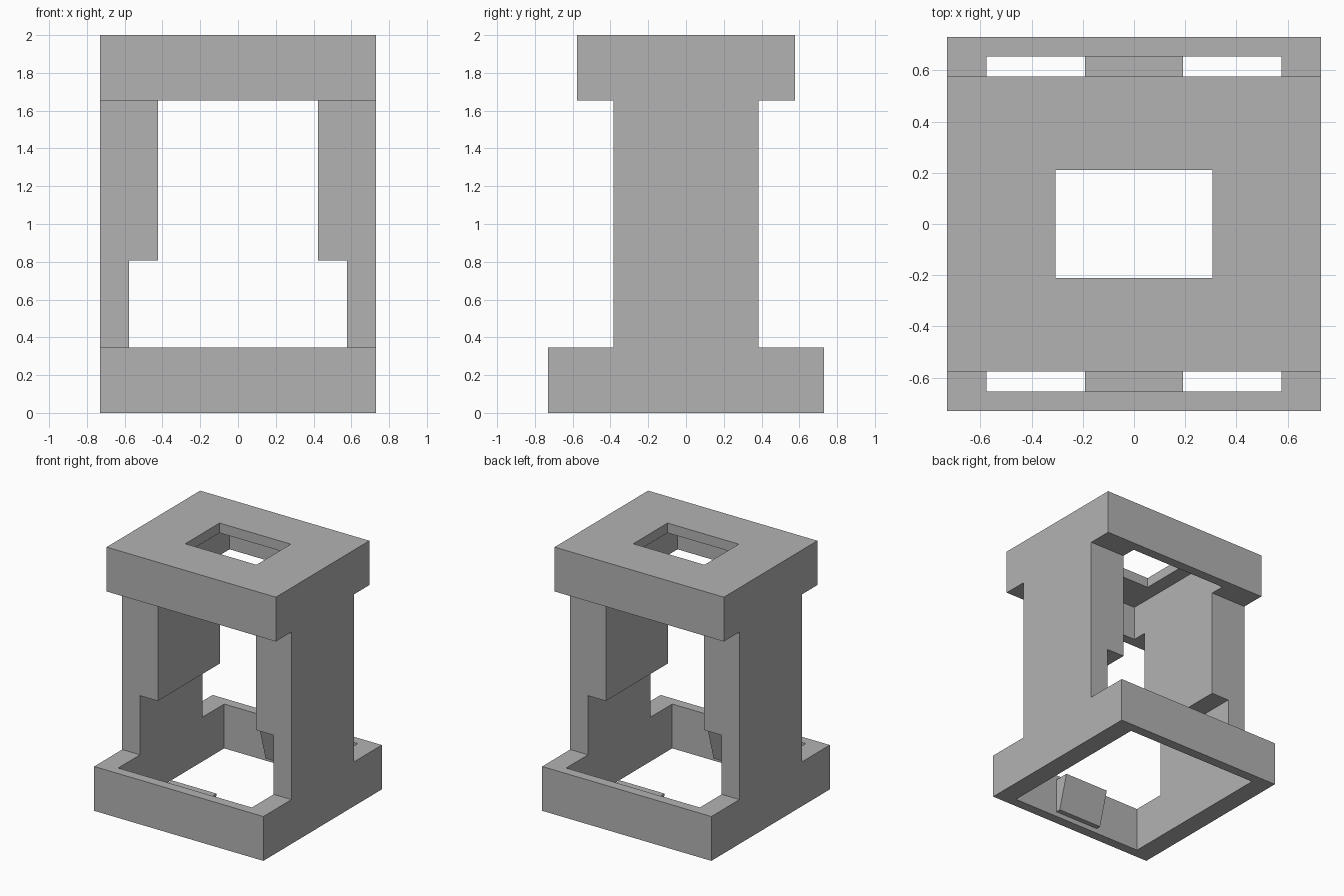
import bpy
import bmesh
import math

default = bpy.data.objects.get("Cube")
if default:
    bpy.data.objects.remove(default, do_unlink=True)

U = 1 / 13  # design module: the tower is 26 modules tall

grey = bpy.data.materials.new("plain grey")
grey.use_nodes = True
colour = (0.45, 0.45, 0.45, 1)
grey.diffuse_color = colour
grey.node_tree.nodes["Principled BSDF"].inputs["Base Color"].default_value = colour


def add_object(name, bm):
    bmesh.ops.recalc_face_normals(bm, faces=bm.faces)
    mesh = bpy.data.meshes.new(name)
    bm.to_mesh(mesh)
    bm.free()
    mesh.materials.append(grey)
    obj = bpy.data.objects.new(name, mesh)
    bpy.context.collection.objects.link(obj)
    return obj


def box(name, half_x, y0, y1, z0, z1):
    """Box centred on x, sized in modules."""
    bm = bmesh.new()
    bmesh.ops.create_cube(bm, size=1)
    for v in bm.verts:
        v.co = (v.co.x * 2 * half_x * U,
                (y0 if v.co.y < 0 else y1) * U,
                (z0 if v.co.z < 0 else z1) * U)
    return add_object(name, bm)


def carve(target, half_x, y0, y1, z0, z1):
    """Cut a box out of the target for good."""
    cutter = box("cutter", half_x, y0, y1, z0, z1)
    cutter.hide_render = True
    mod = target.modifiers.new("cut", 'BOOLEAN')
    mod.operation = 'DIFFERENCE'
    mod.solver = 'EXACT'
    mod.object = cutter
    bpy.context.view_layer.objects.active = target
    bpy.ops.object.modifier_apply(modifier=mod.name)
    bpy.data.objects.remove(cutter, do_unlink=True)


# Tower frame, carved from one block
frame = box("tower_frame", 9.5, -9.5, 9.5, 0, 26)

# Front and back steps: wide base, narrow side walls, medium cap
for side in (-1, 1):
    for depth, z0, z1 in ((7.5, 4.5, 28), (5, 4.5, 21.5)):
        y0, y1 = sorted((side * depth, side * 12))
        carve(frame, 12, y0, y1, z0, z1)

carve(frame, 7.5, -8.5, 8.5, -1, 6)         # open base
carve(frame, 7.5, -12, 12, 4.5, 10.5)       # wide lower passage
carve(frame, 5.5, -12, 12, 9, 21.5)         # narrow upper passage
carve(frame, 5.5, -6.5, 6.5, 20, 25)        # hollow inside the cap
carve(frame, 4, -2.75, 2.75, 24, 28)        # opening in the cap

# Merge leftover coplanar faces
bm = bmesh.new()
bm.from_mesh(frame.data)
bmesh.ops.remove_doubles(bm, verts=bm.verts, dist=0.0001)
bmesh.ops.dissolve_limit(bm, angle_limit=math.radians(1),
                         verts=bm.verts, edges=bm.edges)
bm.to_mesh(frame.data)
bm.free()

# Tapered clips inside the front and back base walls
for name, side in (("front_clip", -1), ("back_clip", 1)):
    bm = bmesh.new()
    profile = ((8.7, 0.5), (8, 0.5), (7, 4), (8.7, 4))
    face = bm.faces.new([bm.verts.new((-2.5 * U, side * y * U, z * U))
                         for y, z in profile])
    grown = bmesh.ops.extrude_face_region(bm, geom=[face])["geom"]
    bmesh.ops.translate(bm, vec=(5 * U, 0, 0),
                        verts=[g for g in grown if isinstance(g, bmesh.types.BMVert)])
    add_object(name, bm)
